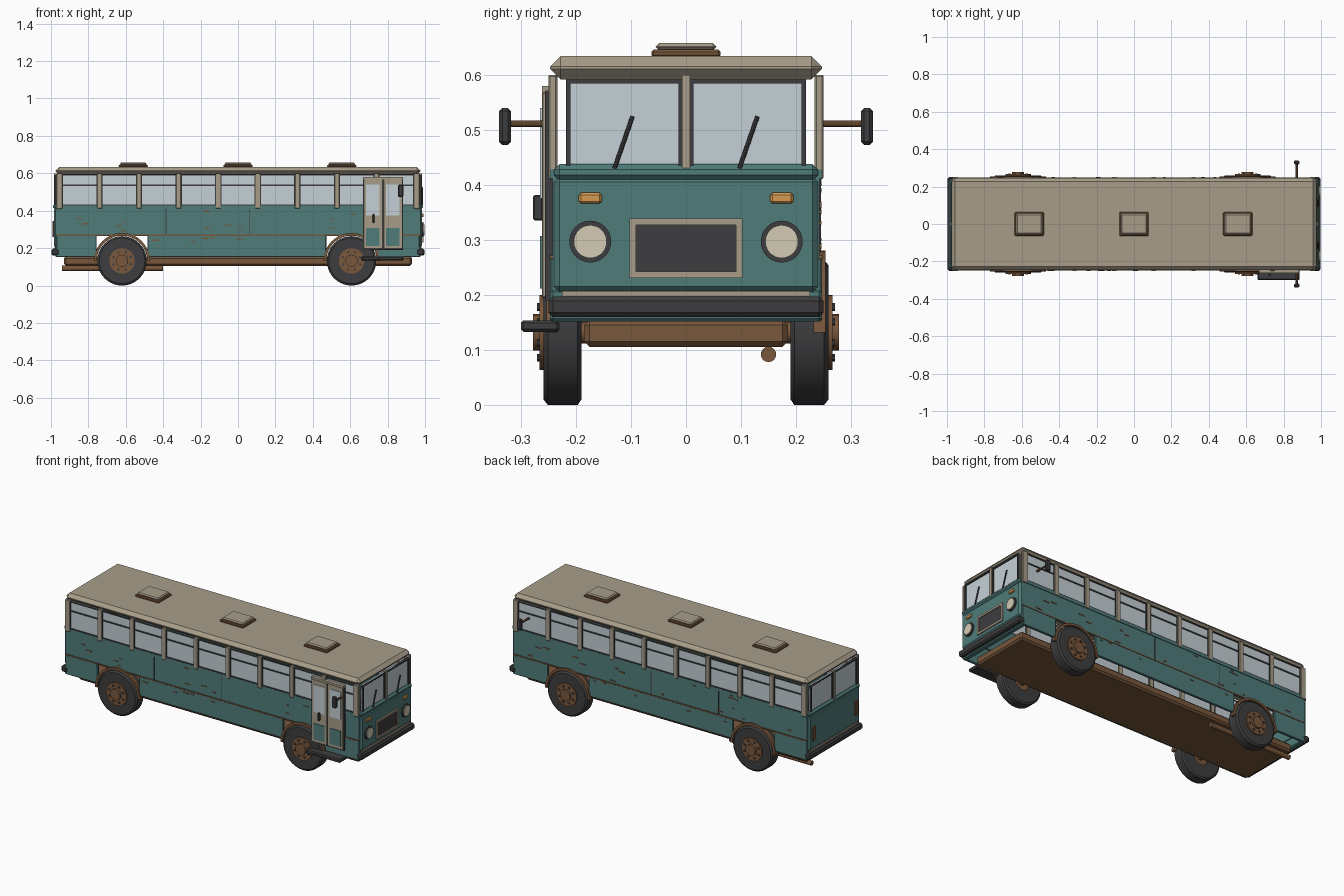
import bpy, bmesh, math, random
from mathutils import Vector

cube = bpy.data.objects.get("Cube")
if cube:
    bpy.data.objects.remove(cube)


def material(name, r, g, b):
    m = bpy.data.materials.new(name)
    m.use_nodes = True
    m.diffuse_color = (r, g, b, 1)
    bsdf = m.node_tree.nodes["Principled BSDF"]
    bsdf.inputs["Base Color"].default_value = (r, g, b, 1)
    bsdf.inputs["Roughness"].default_value = 0.7
    return m


TEAL = material("teal paint", 0.08, 0.20, 0.195)
BEIGE = material("beige paint", 0.39, 0.335, 0.25)
GLASS = material("pale glass", 0.56, 0.63, 0.67)
DARK = material("dark rubber", 0.047, 0.047, 0.05)
RUST = material("rust brown", 0.19, 0.095, 0.045)
CREAM = material("lamp cream", 0.66, 0.60, 0.47)
AMBER = material("amber lamp", 0.66, 0.32, 0.08)


def finish(name, bm, mat, smooth=False):
    bmesh.ops.recalc_face_normals(bm, faces=bm.faces)
    me = bpy.data.meshes.new(name)
    bm.to_mesh(me)
    bm.free()
    me.materials.append(mat)
    ob = bpy.data.objects.new(name, me)
    bpy.context.collection.objects.link(ob)
    if smooth:
        bpy.ops.object.select_all(action='DESELECT')
        ob.select_set(True)
        bpy.context.view_layer.objects.active = ob
        bpy.ops.object.shade_smooth_by_angle(angle=math.radians(35))
    return ob


def box(name, x, y, z, mat, bevel=0.0, segments=1):
    """Box from (min, max) pairs, optionally bevelled."""
    bm = bmesh.new()
    bmesh.ops.create_cube(bm, size=1)
    for v in bm.verts:
        for i, (a, b) in enumerate((x, y, z)):
            v.co[i] = (a + b) / 2 + v.co[i] * (b - a)
    if bevel:
        bmesh.ops.bevel(bm, geom=bm.edges[:], offset=bevel, segments=segments,
                        profile=0.5, affect='EDGES')
    return finish(name, bm, mat)


def span(s, a, b):
    """Range a..b mirrored to side s."""
    return tuple(sorted((s * a, s * b)))


def rod(name, p, q, r, mat, n=16):
    p, q = Vector(p), Vector(q)
    bm = bmesh.new()
    bmesh.ops.create_cone(bm, cap_ends=True, segments=n, radius1=r, radius2=r, depth=(q - p).length)
    bm.transform((q - p).to_track_quat('Z', 'Y').to_matrix().to_4x4())
    bmesh.ops.translate(bm, vec=(p + q) / 2, verts=bm.verts)
    return finish(name, bm, mat, True)


def sweep(name, profile, centre, mat, n=40, arc=math.tau):
    """Sweep a closed (radius, y) profile around the y axis."""
    bm = bmesh.new()
    closed = arc > 6
    rings = []
    for i in range(n if closed else n + 1):
        a = arc * i / n
        rings.append([bm.verts.new((centre[0] + r * math.cos(a), y, centre[1] + r * math.sin(a)))
                      for r, y in profile])
    k = len(profile)
    for i in range(n):
        a, b = rings[i], rings[(i + 1) % len(rings)]
        for j in range(k):
            bm.faces.new((a[j], a[(j + 1) % k], b[(j + 1) % k], b[j]))
    if not closed:
        bm.faces.new(rings[0])
        bm.faces.new(rings[-1])
    return finish(name, bm, mat, True)


def frame(name, axis, u, v, depth, t, mat):
    """Rectangular frame of bars; u is x or y, v is z."""
    bars = ((u, (v[0], v[0] + t)), (u, (v[1] - t, v[1])),
            ((u[0], u[0] + t), v), ((u[1] - t, u[1]), v))
    for a, z in bars:
        box(name, *((depth, a) if axis == 'x' else (a, depth)), z, mat)


# Roof, hatches, chassis and exhaust
box("roof", (-0.975, 0.975), (-0.247, 0.247), (0.592, 0.634), BEIGE, 0.019)
for x in (-0.56, 0, 0.555):
    box("hatch_base", (x - 0.078, x + 0.078), (-0.063, 0.063), (0.632, 0.646), RUST, 0.004)
    box("hatch_lid", (x - 0.07, x + 0.07), (-0.055, 0.055), (0.645, 0.658), BEIGE, 0.006)
box("chassis", (-0.93, 0.93), (-0.185, 0.185), (0.105, 0.155), RUST, 0.01)
rod("exhaust", (-0.94, 0.15, 0.092), (-0.4, 0.15, 0.092), 0.014, RUST)

WHEELS = (-0.62, 0.607)
PITCH = 0.2115
random.seed(4)
for s in (-1, 1):
    # Side panels with gaps for the wheels
    box("side_panel", (-0.972, 0.972), span(s, 0.228, 0.243), (0.268, 0.425), TEAL)
    for a, b in ((-0.972, -0.757), (-0.483, 0.472), (0.742, 0.972)):
        box("side_skirt", (a, b), span(s, 0.232, 0.247), (0.152, 0.268), TEAL, 0.003)
    box("belt_trim", (-0.972, 0.972), span(s, 0.236, 0.247), (0.412, 0.428), TEAL)
    box("rust_strip", (-0.972, 0.972), span(s, 0.24, 0.248), (0.266, 0.272), RUST)
    for x in (-0.385, 0.06):
        box("panel_seam", (x - 0.002, x + 0.002), span(s, 0.24, 0.245), (0.27, 0.412), DARK)

    # Side windows and pillars
    for i in range(-4, 5):
        x = i * PITCH
        w = (x - 0.095, x + 0.095)
        box("side_glass", w, span(s, 0.238, 0.242), (0.428, 0.594), GLASS)
        frame("side_window_frame", 'y', w, (0.428, 0.594), span(s, 0.236, 0.246), 0.006, DARK)
        box("window_bar", w, span(s, 0.237, 0.246), (0.533, 0.541), DARK)
    for i in range(10):
        x = (i - 4.5) * PITCH
        box("window_pillar", (x - 0.013, x + 0.013), span(s, 0.234, 0.25), (0.412, 0.6), BEIGE, 0.002)

    # Rust patches
    for i in range(22):
        low = i % 5 == 0
        x = random.uniform(-0.46, 0.46) if low else random.uniform(-0.94, 0.94)
        z = random.uniform(0.235, 0.262) if low else random.uniform(0.28, 0.405)
        w, h = random.uniform(0.006, 0.02), random.uniform(0.002, 0.004)
        y = 0.248 if low else 0.244
        box("rust_patch", (x - w, x + w), span(s, y - 0.003, y + 0.002), (z - h, z + h), RUST)

    # Wheels and arches
    for x in WHEELS:
        c = (x, 0.132)
        tyre = [(0.05, 0.19), (0.122, 0.19), (0.132, 0.197), (0.132, 0.251), (0.122, 0.259), (0.05, 0.259)]
        sweep("tyre", [(r, s * y) for r, y in tyre], c, DARK)
        rod("wheel_disc", (x, s * 0.2, c[1]), (x, s * 0.266, c[1]), 0.068, RUST, 32)
        rod("wheel_hub", (x, s * 0.26, c[1]), (x, s * 0.278, c[1]), 0.033, RUST, 20)
        for k in range(8):
            a = math.tau * (k + 0.5) / 8
            bx, bz = x + 0.05 * math.cos(a), c[1] + 0.05 * math.sin(a)
            rod("wheel_nut", (bx, s * 0.26, bz), (bx, s * 0.271, bz), 0.007, DARK, 6)
        arch = [(0.135, 0.232), (0.149, 0.232), (0.149, 0.254), (0.135, 0.254)]
        sweep("wheel_arch", [(r, s * y) for r, y in arch], c, RUST, 24, math.pi)

    # Mirrors
    rod("mirror_arm", (0.87, s * 0.24, 0.511), (0.87, s * 0.322, 0.511), 0.006, RUST, 10)
    box("mirror", (0.855, 0.885), span(s, 0.318, 0.34), (0.473, 0.54), DARK, 0.006)

for x in WHEELS:
    rod("axle", (x, -0.2, 0.132), (x, 0.2, 0.132), 0.02, RUST)

# Front and rear ends share the panel, windows and bumper
for e, end in ((1, "front"), (-1, "rear")):
    box(end + "_panel", span(e, 0.95, 0.985), (-0.24, 0.24), (0.205, 0.415), TEAL, 0.01)
    box(end + "_sill", span(e, 0.95, 0.988), (-0.24, 0.24), (0.408, 0.438), TEAL, 0.01)
    box(end + "_apron", span(e, 0.945, 0.975), (-0.247, 0.247), (0.152, 0.21), TEAL, 0.005)
    box(end + "_bumper", span(e, 0.955, 0.998), (-0.25, 0.25), (0.16, 0.197), DARK, 0.008)
    box(end + "_bumper_strip", span(e, 0.955, 0.982), (-0.225, 0.225), (0.196, 0.207), BEIGE)
    box(end + "_centre_post", span(e, 0.962, 0.985), (-0.007, 0.007), (0.425, 0.6), BEIGE)
    for s in (-1, 1):
        w = span(s, 0.006, 0.218)
        box(end + "_glass", span(e, 0.968, 0.974), w, (0.425, 0.592), GLASS)
        frame(end + "_window_frame", 'x', w, (0.425, 0.592), span(e, 0.965, 0.981), 0.008, DARK)
        box(end + "_corner_post", span(e, 0.945, 0.972), span(s, 0.234, 0.25), (0.41, 0.6), BEIGE, 0.003)

# Front lamps, grille and wipers
for s in (-1, 1):
    y = s * 0.174
    rod("headlight_ring", (0.975, y, 0.297), (0.993, y, 0.297), 0.038, DARK, 32)
    rod("headlight_lens", (0.98, y, 0.297), (0.997, y, 0.297), 0.03, CREAM, 32)
    box("turn_signal", (0.98, 0.993), (y - 0.021, y + 0.021), (0.366, 0.386), AMBER, 0.004)
    box("tail_lamp", (-0.993, -0.98), span(s, 0.187, 0.215), (0.26, 0.345), RUST, 0.003)
    wy = s * 0.1135
    rod("wiper", (0.984, wy - 0.0165, 0.43), (0.984, wy + 0.0165, 0.525), 0.004, DARK, 8)
box("grille", (0.98, 0.988), (-0.092, 0.092), (0.24, 0.33), DARK)
frame("grille_frame", 'x', (-0.103, 0.103), (0.231, 0.339), (0.98, 0.993), 0.012, BEIGE)

# Double door with handle, rail and step
box("door_surround", (0.667, 0.882), (-0.256, -0.24), (0.19, 0.572), DARK)
for a, b in ((0.671, 0.771), (0.778, 0.878)):
    box("door_leaf", (a, b), (-0.262, -0.25), (0.195, 0.568), BEIGE, 0.002)
    inner = (a + 0.014, b - 0.014)
    box("door_glass", inner, (-0.265, -0.26), (0.375, 0.54), GLASS)
    box("door_lower_panel", inner, (-0.265, -0.26), (0.212, 0.307), TEAL)
box("door_handle", (0.719, 0.729), (-0.278, -0.26), (0.335, 0.382), DARK, 0.003)
box("door_rail", (0.667, 0.882), (-0.262, -0.24), (0.568, 0.58), BEIGE)
box("door_step", (0.66, 0.885), (-0.3, -0.23), (0.133, 0.154), DARK, 0.005)
